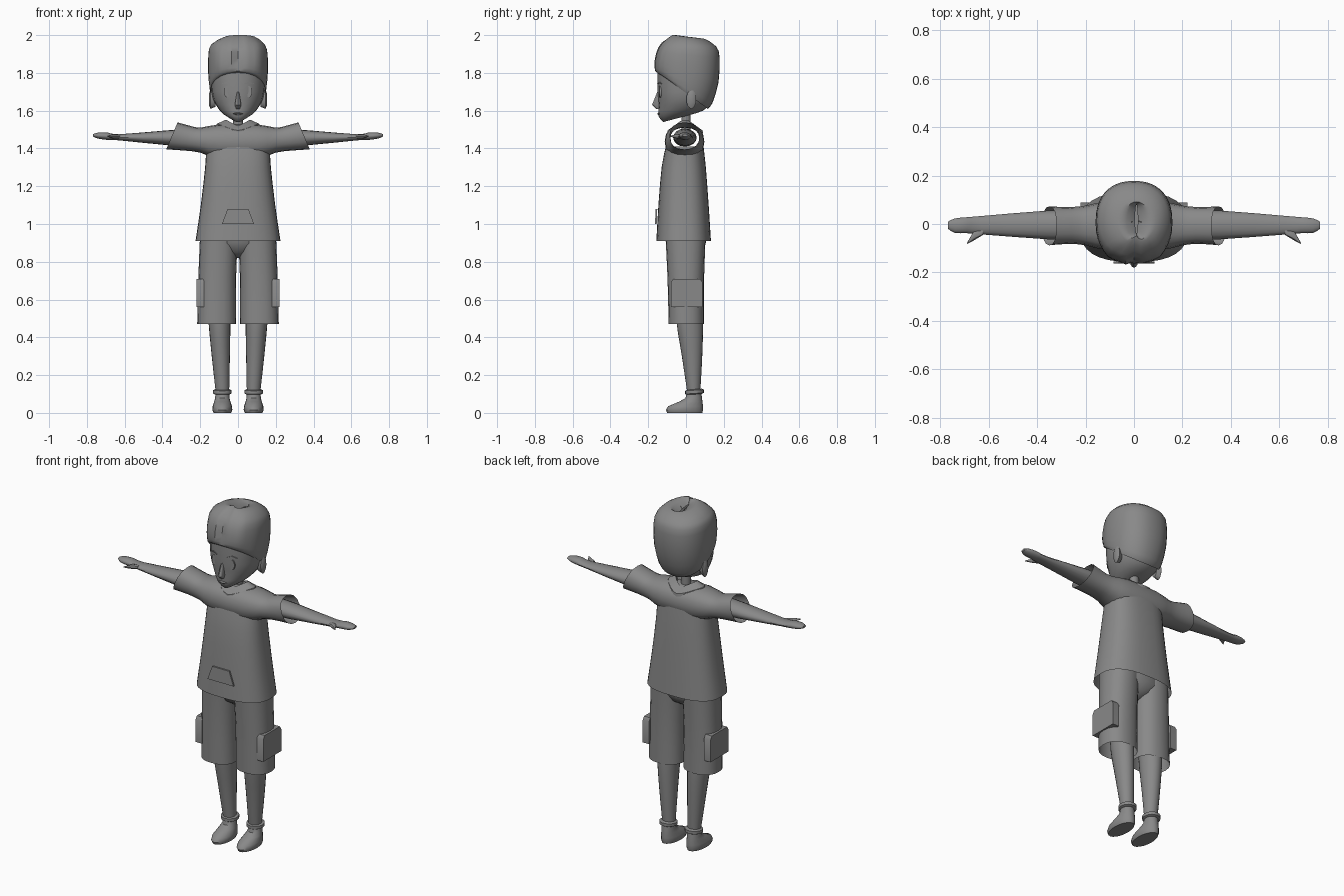
import bpy, bmesh, math
from mathutils import Vector
from mathutils.geometry import interpolate_bezier

cube = bpy.data.objects.get("Cube")
if cube:
    bpy.data.objects.remove(cube)

grey = bpy.data.materials.new("plain_grey")
grey.use_nodes = True
grey.diffuse_color = (.25, .25, .25, 1)
grey.node_tree.nodes["Principled BSDF"].inputs["Base Color"].default_value = grey.diffuse_color


def finish(name, bm, angle):
    """Turn a bmesh into a smooth shaded object."""
    bmesh.ops.recalc_face_normals(bm, faces=bm.faces)
    mesh = bpy.data.meshes.new(name)
    bm.to_mesh(mesh)
    bm.free()
    mesh.materials.append(grey)
    ob = bpy.data.objects.new(name, mesh)
    bpy.context.collection.objects.link(ob)
    bpy.ops.object.select_all(action="DESELECT")
    ob.select_set(True)
    bpy.context.view_layer.objects.active = ob
    bpy.ops.object.shade_smooth_by_angle(angle=math.radians(angle))


def oval(power, count):
    """Unit superellipse points; a higher power is boxier."""
    def bend(v):
        return math.copysign(abs(v) ** (2 / power), v)
    angles = [math.tau * i / count for i in range(count)]
    return [(bend(math.cos(a)), bend(math.sin(a))) for a in angles]


def level(z, width, front, back, x=0, rise=0, dip=0, power=2, count=20):
    """Level section: half width, front and back depth; rise lifts the back, dip lowers the ends."""
    mid, half = (front + back) / 2, (back - front) / 2
    return [Vector((x + width * u, mid + half * v, z + rise * (v + 1) / 2 - dip * v * v))
            for u, v in oval(power, count)]


def upright(x, low, high, front, back, slant=0, power=2, count=16):
    """Upright section across an arm or sleeve; slant pulls the top inward."""
    mid, half = (low + high) / 2, (high - low) / 2
    return [Vector((x - slant * half * v, (front + back) / 2 + (back - front) / 2 * u,
                    mid + half * v)) for u, v in oval(power, count)]


def ease(rings, steps):
    """Add smooth in-between sections."""
    last = len(rings) - 1
    result = []
    for i in range(last):
        columns = []
        quads = zip(rings[max(i - 1, 0)], rings[i], rings[i + 1], rings[min(i + 2, last)])
        for before, a, b, after in quads:
            columns.append(interpolate_bezier(a, a + (b - before) / 6,
                                              b - (after - a) / 6, b, steps + 1)[:-1])
        result += [list(row) for row in zip(*columns)]
    return result + [rings[-1]]


def flip(rings):
    return [[Vector((-p.x, p.y, p.z)) for p in ring] for ring in rings]


def loft(name, rings, caps=True, steps=1, angle=40):
    """Skin the sections in order."""
    bm = bmesh.new()
    rows = [[bm.verts.new(p) for p in ring] for ring in ease(rings, steps)]
    for a, b in zip(rows, rows[1:]):
        for i in range(len(a)):
            bm.faces.new((a[i - 1], a[i], b[i], b[i - 1]))
    if caps:
        bm.faces.new(rows[0])
        bm.faces.new(rows[-1])
    finish(name, bm, angle)


def pair(name, rings, **options):
    """Build a part for both sides of the body."""
    loft("left_" + name, rings, **options)
    loft("right_" + name, flip(rings), **options)


def plate(outline, depth):
    points = [Vector(p) for p in outline]
    return [points, [p + Vector(depth) for p in points]]


# Head: jaw, cheeks and brow
loft("head", [
    level(z=1.54, rise=.04, width=.03, front=-.12, back=.03),
    level(z=1.57, rise=.03, width=.08, front=-.145, back=.09),
    level(z=1.63, rise=.01, width=.12, front=-.145, back=.13, power=2.1),
    level(z=1.7, width=.14, front=-.15, back=.15, power=2.2),
    level(z=1.84, width=.147, front=-.15, back=.16, power=2.2)], steps=2)

# Hair: swept cap that folds into a parting along the top
hair = [
    level(z=1.8, rise=-.19, width=.144, front=-.145, back=.115, power=2.2, count=36),
    level(z=1.81, rise=-.17, width=.151, front=-.163, back=.14, power=2.2, count=36),
    level(z=1.85, rise=-.1, width=.158, front=-.168, back=.172, power=2.3, count=36),
    level(z=1.91, rise=-.03, width=.157, front=-.157, back=.178, power=2.3, count=36),
    level(z=1.96, rise=-.02, width=.142, front=-.13, back=.16, power=2.2, count=36),
    level(z=2, rise=-.02, width=.08, front=-.08, back=.1, x=.01, count=36),
    level(z=1.995, rise=-.02, width=.04, front=-.07, back=.09, x=.01, count=36),
    level(z=1.97, rise=-.02, width=.006, front=-.06, back=.08, x=.01, count=36)]
for ring in hair[2:]:
    for p in ring:
        if p.y < 0:
            p.y += .02 * math.exp(-abs(p.x - .01) * 50) + .004 * math.cos(p.x * 90)
loft("hair", hair, caps=False, steps=2)

# Nose and lips
loft("nose", [
    level(z=1.7, width=.006, front=-.152, back=-.13, count=12),
    level(z=1.63, width=.017, front=-.18, back=-.13, count=12),
    level(z=1.61, width=.01, front=-.158, back=-.13, count=12)])
loft("lips", [level(z=1.575, width=.01, front=-.145, back=-.12),
              level(z=1.584, width=.028, front=-.152, back=-.12),
              level(z=1.592, width=.01, front=-.145, back=-.12)])

# Eyes, brows and ears
eye = [(.058 + .016 * u, -.133 + .003 * abs(u), 1.7 + .03 * v) for u, v in oval(2, 16)]
pair("eye", plate(eye, depth=(0, -.009, 0)))
brow = [(.032, -.144, 1.742), (.06, -.134, 1.752), (.085, -.122, 1.742), (.06, -.134, 1.744)]
pair("brow", plate(brow, depth=(0, -.009, 0)))
pair("ear", [upright(x=.12, low=1.62, high=1.7, front=.005, back=.045),
             upright(x=.146, low=1.61, high=1.71, front=.002, back=.054),
             upright(x=.154, low=1.63, high=1.69, front=.012, back=.044)])

# Neck
loft("neck", [level(z=z, width=.026, front=-.025, back=.025) for z in (1.46, 1.62)])

# Shirt body, open at the hem
loft("shirt_body", [
    level(z=.91, width=.225, front=-.157, back=.132, power=2.6, count=32),
    level(z=1.1, width=.197, front=-.146, back=.12, power=2.6, count=32),
    level(z=1.3, width=.174, front=-.129, back=.105, power=2.6, count=32),
    level(z=1.41, width=.168, front=-.107, back=.093, power=2.6, count=32)],
    caps=False, steps=2)

# Shoulders and hollow sleeves in one sweep from cuff to cuff
sleeve = [
    upright(x=.35, low=1.395, high=1.538, front=-.088, back=.073, slant=.42, power=2.3),
    upright(x=.27, low=1.389, high=1.52, front=-.082, back=.07, slant=.25, power=2.3),
    upright(x=.2, low=1.378, high=1.51, front=-.088, back=.076, power=2.3),
    upright(x=.1, low=1.345, high=1.527, front=-.11, back=.095, power=2.3)]
loft("shoulders_and_sleeves", sleeve + flip(sleeve)[::-1], caps=False, steps=2)

# Folded collar, pointed at front and back
loft("collar", [
    level(z=1.515, width=.118, front=-.1, back=.09, dip=.035, power=1.5),
    level(z=1.53, width=.112, front=-.098, back=.088, dip=.035, power=1.5),
    level(z=1.552, width=.066, front=-.055, back=.045, dip=.03, power=1.5),
    level(z=1.53, width=.055, front=-.045, back=.038, dip=.03, power=1.5)],
    caps=False, angle=30)

# Front pouch on the shirt
pouch = [(-.055, -.152, 1.08), (.055, -.152, 1.08), (.085, -.155, 1), (-.085, -.155, 1)]
loft("shirt_pouch", plate(pouch, depth=(0, -.009, 0)))

# Shorts: seat, open legs and cargo pockets
loft("shorts_seat", [
    level(z=.82, width=.03, front=-.03, back=.03),
    level(z=.85, width=.09, front=-.075, back=.08),
    level(z=.9, width=.18, front=-.105, back=.105),
    level(z=.98, width=.19, front=-.11, back=.105)])
pair("shorts_leg", [
    level(z=.47, x=.113, width=.103, front=-.092, back=.096, power=2.3),
    level(z=.72, x=.11, width=.1, front=-.098, back=.096, power=2.3),
    level(z=.96, x=.1, width=.1, front=-.11, back=.105, power=2.3)], caps=False, steps=2)
pocket = [(.18, -.068, .71), (.18, .075, .71), (.18, .088, .69),
          (.18, .088, .56), (.18, -.08, .56), (.18, -.08, .69)]
pair("cargo_pocket", plate(pocket, depth=(.041, 0, 0)))

# Arm with mitten hand, and thumb
pair("arm", [
    upright(x=.2, low=1.41, high=1.505, front=-.068, back=.056),
    upright(x=.36, low=1.416, high=1.497, front=-.063, back=.055),
    upright(x=.63, low=1.443, high=1.475, front=-.043, back=.033),
    upright(x=.69, low=1.445, high=1.485, front=-.038, back=.028),
    upright(x=.74, low=1.452, high=1.484, front=-.037, back=.023),
    upright(x=.768, low=1.463, high=1.476, front=-.02, back=.01)], steps=2)
pair("thumb", [
    upright(x=.625, low=1.452, high=1.474, front=-.046, back=-.02, count=8),
    upright(x=.66, low=1.452, high=1.476, front=-.067, back=-.025, count=8),
    upright(x=.69, low=1.462, high=1.468, front=-.083, back=-.078, count=8)])

# Lower leg, sock band and shoe
pair("leg", [
    level(z=.1, x=.082, width=.035, front=.008, back=.075),
    level(z=.3, x=.091, width=.048, front=-.022, back=.086),
    level(z=.48, x=.098, width=.058, front=-.05, back=.09),
    level(z=.62, x=.1, width=.06, front=-.05, back=.08)], steps=3)
pair("sock_band", [
    level(z=z, x=.083, width=width, front=.045 - width, back=.045 + width, rise=.006)
    for z, width in ((.095, .04), (.1, .049), (.117, .049), (.122, .038))])
pair("shoe", [
    level(z=0, x=.083, width=.046, front=-.1, back=.086),
    level(z=.015, x=.083, width=.053, front=-.106, back=.09),
    level(z=.035, x=.083, width=.051, front=-.095, back=.09),
    level(z=.06, x=.083, width=.043, front=-.035, back=.087),
    level(z=.078, x=.083, width=.038, front=-.003, back=.085),
    level(z=.11, x=.083, width=.036, front=.005, back=.08)])
